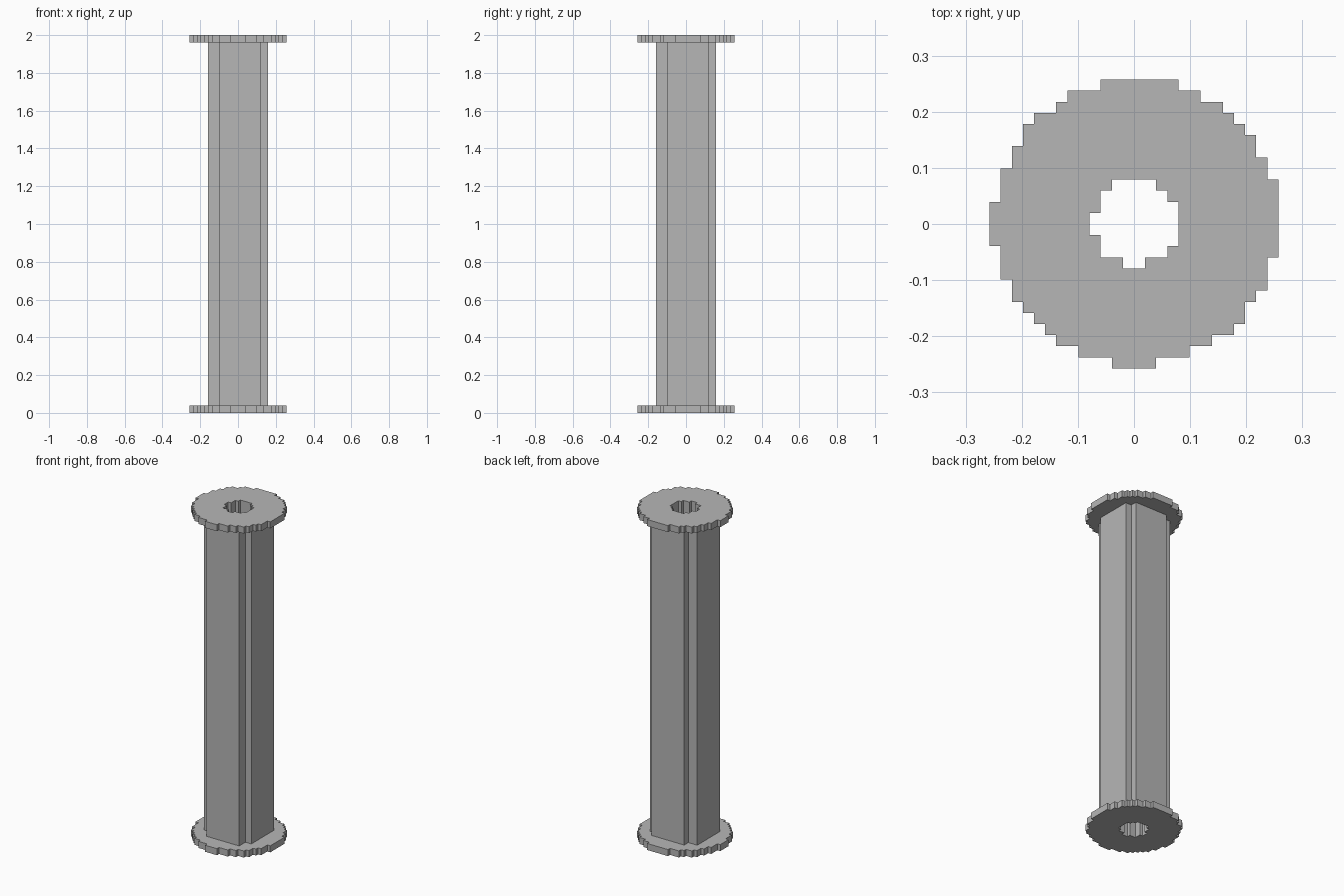
import bpy

# Remove the default cube
cube = bpy.data.objects.get("Cube")
if cube:
    bpy.data.objects.remove(cube, do_unlink=True)

CELL = 2 / 101          # edge length of one block
HEIGHT = 101            # total height in blocks
RIM = 2                 # flange thickness in blocks

# The single grey material
grey = bpy.data.materials.new("plain grey")
grey.use_nodes = True
colour = (0.47, 0.47, 0.47, 1)
grey.diffuse_color = colour
grey.node_tree.nodes["Principled BSDF"].inputs["Base Color"].default_value = colour


def stepped_outline(first_row, left, right):
    """Stair-step loop around rows of blocks, each spanning -left to right."""
    def side(widths, sign):
        points = []
        for i, width in enumerate(widths):
            if i and widths[i - 1] == width:
                points.pop()
            else:
                points.append((sign * width, first_row + i))
            points.append((sign * width, first_row + i + 1))
        return points
    return side(right, 1) + side(left, -1)[::-1]


def prism(name, loops, bottom, top):
    """Extrude nested outlines (outer edge and hole) between two heights."""
    curve = bpy.data.curves.new(name + " outline", "CURVE")
    curve.dimensions = "2D"
    curve.fill_mode = "BOTH"
    curve.extrude = (top - bottom) / 2 * CELL
    for loop in loops:
        spline = curve.splines.new("POLY")
        spline.points.add(len(loop) - 1)
        spline.use_cyclic_u = True
        spline.use_smooth = False
        for point, (x, y) in zip(spline.points, loop):
            point.co = (x * CELL, y * CELL, 0, 1)
    # Turn the outline into a flat-shaded mesh part
    helper = bpy.data.objects.new(name + " helper", curve)
    bpy.context.collection.objects.link(helper)
    bpy.context.view_layer.update()
    mesh = bpy.data.meshes.new_from_object(helper)
    bpy.data.objects.remove(helper, do_unlink=True)
    mesh.name = name
    mesh.shade_flat()
    mesh.materials.clear()
    mesh.materials.append(grey)
    part = bpy.data.objects.new(name, mesh)
    part.location.z = (bottom + top) / 2 * CELL
    bpy.context.collection.objects.link(part)
    return part


# Stepped disc edge, rows listed from the front to the back
disc = stepped_outline(
    -13,
    [2, 5, 7, 8, 9, 10, 11, 11] + [12] * 3 + [13] * 4 + [12] * 3
    + [11, 11, 10, 10, 9, 7, 6, 3],
    [2, 5, 7, 9, 10, 10, 11] + [12] * 3 + [13] * 7 + [12, 12]
    + [11, 11, 10, 9, 8, 6, 4])

# Bore running through the whole spool
bore = stepped_outline(
    -4,
    [1, 3, 3, 4, 4, 3, 3, 2],
    [1, 3, 4, 4, 4, 4, 3, 2])

# Square shaft with notched corners
cross = stepped_outline(
    -8,
    [5] * 3 + [8] * 11 + [5] * 2,
    [6] * 3 + [8] * 11 + [6] * 2)

prism("bottom_flange", [disc, bore], 0, RIM)
prism("shaft", [cross, bore], RIM, HEIGHT - RIM)
prism("top_flange", [disc, bore], HEIGHT - RIM, HEIGHT)
